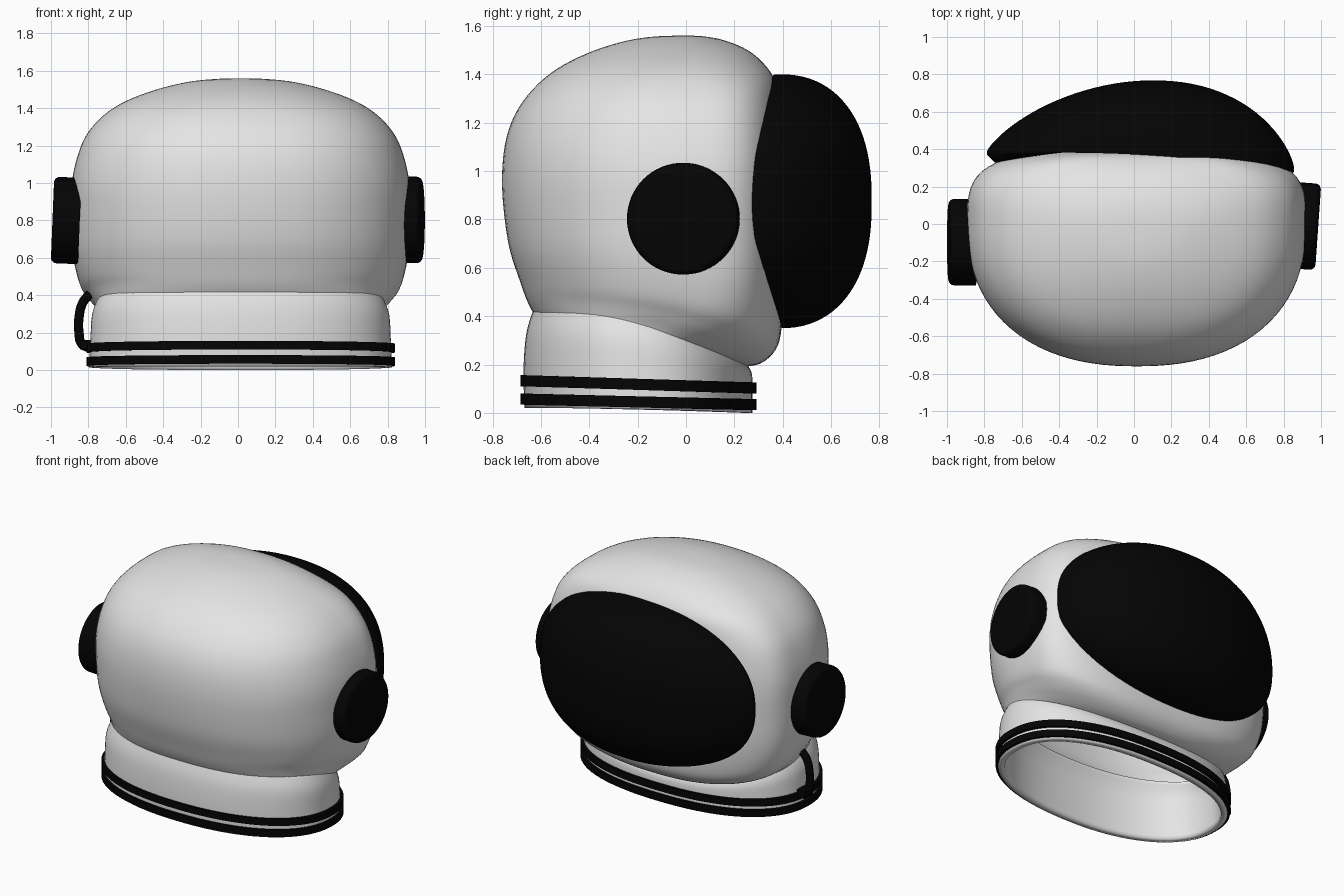
import bpy, bmesh, math
from mathutils import Vector

if "Cube" in bpy.data.objects:
    bpy.data.objects.remove(bpy.data.objects["Cube"])

SEG = 96
CX = 0.014


def material(name, value):
    m = bpy.data.materials.new(name)
    m.diffuse_color = (value, value, value, 1)
    m.use_nodes = True
    m.node_tree.nodes["Principled BSDF"].inputs["Base Color"].default_value = m.diffuse_color
    return m


white = material("shell white", 0.78)
black = material("visor black", 0.0012)


def finish(name, bm, mat, angle=40):
    bmesh.ops.recalc_face_normals(bm, faces=bm.faces)
    me = bpy.data.meshes.new(name)
    bm.to_mesh(me)
    bm.free()
    me.materials.append(mat)
    ob = bpy.data.objects.new(name, me)
    bpy.context.collection.objects.link(ob)
    bpy.ops.object.select_all(action='DESELECT')
    ob.select_set(True)
    bpy.context.view_layer.objects.active = ob
    bpy.ops.object.shade_smooth_by_angle(angle=math.radians(angle))
    return ob


def ring(zb, zf, hw, yb, yf, nb, nf, yc, power=2.1):
    """Closed section: half width, back/front y, back/front z, squareness."""
    pts = []
    for i in range(SEG):
        a = 2 * math.pi * i / SEG
        c, s = math.cos(a), math.sin(a)
        n = nf if s > 0 else nb
        r = (abs(c) ** n + abs(s) ** n) ** (-1 / n)
        y = yc + s * r * ((yf - yc) if s > 0 else (yc - yb))
        f = min(1, max(0, (y - yb) / (yf - yb)))
        pts.append(Vector((CX + hw * c * r, y, zb + (zf - zb) * f ** power)))
    return pts


def refine(rows, steps=4):
    """Smoothly interpolate the section parameters."""
    out = []
    for i in range(len(rows) - 1):
        p0, p1 = rows[max(i - 1, 0)], rows[i]
        p2, p3 = rows[i + 1], rows[min(i + 2, len(rows) - 1)]
        for k in range(steps):
            t = k / steps
            out.append([0.5 * (2 * b + (c - a) * t + (2 * a - 5 * b + 4 * c - d) * t * t
                               + (3 * b - a - 3 * c + d) * t ** 3)
                        for a, b, c, d in zip(p0, p1, p2, p3)])
    return out + [rows[-1]]


def loft(bm, loops, closed=False, cap=False):
    vs = [[bm.verts.new(p) for p in lp] for lp in loops]
    pairs = list(zip(vs, vs[1:])) + ([(vs[-1], vs[0])] if closed else [])
    for a, b in pairs:
        for i in range(len(a)):
            j = (i + 1) % len(a)
            bm.faces.new((a[i], a[j], b[j], b[i]))
    if cap:
        bm.faces.new(vs[-1])


def hollow(ob, t):
    mod = ob.modifiers.new("thickness", 'SOLIDIFY')
    mod.thickness = t
    mod.offset = -1


# Main shell: z back, z front, half width, y back, y front, back n, front n, y centre
head = [
    (.405, .19, .765, -.625, .24, 2.3, 2.3, -.15),
    (.425, .205, .78, -.638, .31, 2.3, 2.4, -.12),
    (.47, .26, .815, -.66, .37, 2.3, 2.7, -.06),
    (.54, .35, .86, -.685, .395, 2.3, 3.0, -.02),
    (.68, .55, .897, -.73, .40, 2.3, 3.4, 0),
    (.85, .80, .905, -.755, .40, 2.3, 3.6, 0),
    (1.0, 1.0, .902, -.76, .40, 2.3, 3.6, 0),
    (1.14, 1.15, .872, -.742, .395, 2.3, 3.5, 0),
    (1.26, 1.27, .82, -.693, .385, 2.3, 3.3, 0),
    (1.365, 1.37, .727, -.607, .37, 2.3, 3.0, 0),
    (1.44, 1.44, .61, -.505, .325, 2.2, 2.6, 0),
    (1.50, 1.50, .45, -.375, .255, 2.1, 2.3, 0),
    (1.54, 1.54, .285, -.24, .16, 2, 2.1, 0),
    (1.556, 1.556, .14, -.13, .08, 2, 2, 0),
    (1.56, 1.56, .03, -.03, .02, 2, 2, 0),
]
bm = bmesh.new()
loft(bm, [ring(*p) for p in refine(head)], cap=True)
hollow(finish("helmet_shell", bm, white, 60), 0.03)

# Neck collar, open underneath
collar = [
    (.02, .0, .81, -.668, .275, 2.2, 2.3, -.19),
    (.18, .11, .803, -.672, .275, 2.2, 2.3, -.19),
    (.33, .17, .795, -.66, .27, 2.2, 2.3, -.19),
    (.43, .215, .765, -.63, .24, 2.2, 2.3, -.17),
]
bm = bmesh.new()
loft(bm, [ring(*p) for p in refine(collar)])
hollow(finish("neck_collar", bm, white, 60), 0.04)

# Two dark bands round the collar
for k, (zb, zf) in enumerate([(.034, .011), (.110, .08)]):
    bm = bmesh.new()
    h = .046
    loops = [ring(zb + dz, zf + dz, .807 + o, -.667 - o, .273 + o, 2.2, 2.3, -.19, 1)
             for dz, o in ((0, -.02), (0, .018), (h, .018), (h, -.02))]
    loft(bm, loops, closed=True)
    finish("collar_band_%d" % (k + 1), bm, black)

# Bulging visor: rounded outline pushed forward, fuller vertically than sideways
VX, VZ, HW, HH, ROWS = .035, .875, .82, .525, 24


def visor_ring(r, back=0):
    pts = []
    for i in range(SEG):
        a = 2 * math.pi * i / SEG
        c, s = math.cos(a), math.sin(a)
        q = (abs(c) ** 2.25 + abs(s) ** 2.25) ** (-1 / 2.25)
        u, v = c * q * r, s * q * r
        w = c * c
        bulge = max(0, 1 - r ** (2.4 - .4 * w)) ** (.45 + .3 * w)
        rim = .39 - .045 * u - .045 * u * u
        pts.append(Vector((VX + HW * u + .07 * bulge,
                           rim + (.768 - rim) * bulge - back, VZ + HH * v)))
    return pts


bm = bmesh.new()
loops = [visor_ring(.96, .12), visor_ring(1, .02)]
loops += [visor_ring(math.sin(math.pi / 2 * k / ROWS)) for k in range(ROWS, 0, -1)]
loft(bm, loops, cap=True)
finish("visor", bm, black, 50)

# Round ear caps, each turned slightly with the shell
for name, centre, aim, depth in (
        ("ear_cap_left", (-.919, -.097, .80), (-1, 0, .04), .146),
        ("ear_cap_right", (.93, -.012, .803), (1, -.07, 0), .11)):
    bm = bmesh.new()
    bmesh.ops.create_cone(bm, cap_ends=True, segments=64, radius1=.231, radius2=.231, depth=depth)
    edges = [e for e in bm.edges if all(v.co.z > 0 for v in e.verts)]
    bmesh.ops.bevel(bm, geom=edges, offset=.03, segments=4, profile=.5, affect='EDGES')
    rot = Vector(aim).to_track_quat('Z', 'Y').to_matrix()
    for v in bm.verts:
        v.co = rot @ v.co + Vector(centre)
    finish(name, bm, black)

# Short hose from under the left ear cap to the collar
cu = bpy.data.curves.new("side_hose", 'CURVE')
cu.dimensions = '3D'
cu.bevel_depth = .026
cu.bevel_resolution = 3
cu.use_fill_caps = True
path = [(-.79, .41), (-.83, .36), (-.85, .28), (-.85, .2), (-.835, .14), (-.78, .115)]
sp = cu.splines.new('BEZIER')
sp.bezier_points.add(len(path) - 1)
for bp, (x, z) in zip(sp.bezier_points, path):
    bp.co = (x, -.12, z)
    bp.handle_left_type = bp.handle_right_type = 'AUTO'
cu.materials.append(black)
bpy.context.collection.objects.link(bpy.data.objects.new("side_hose", cu))

# Hose plug on the collar
bm = bmesh.new()
bmesh.ops.create_cube(bm, size=1)
for v in bm.verts:
    v.co = Vector((v.co.x * .06 - .815, v.co.y * .09 - .12, v.co.z * .05 + .135))
finish("hose_plug", bm, black)
